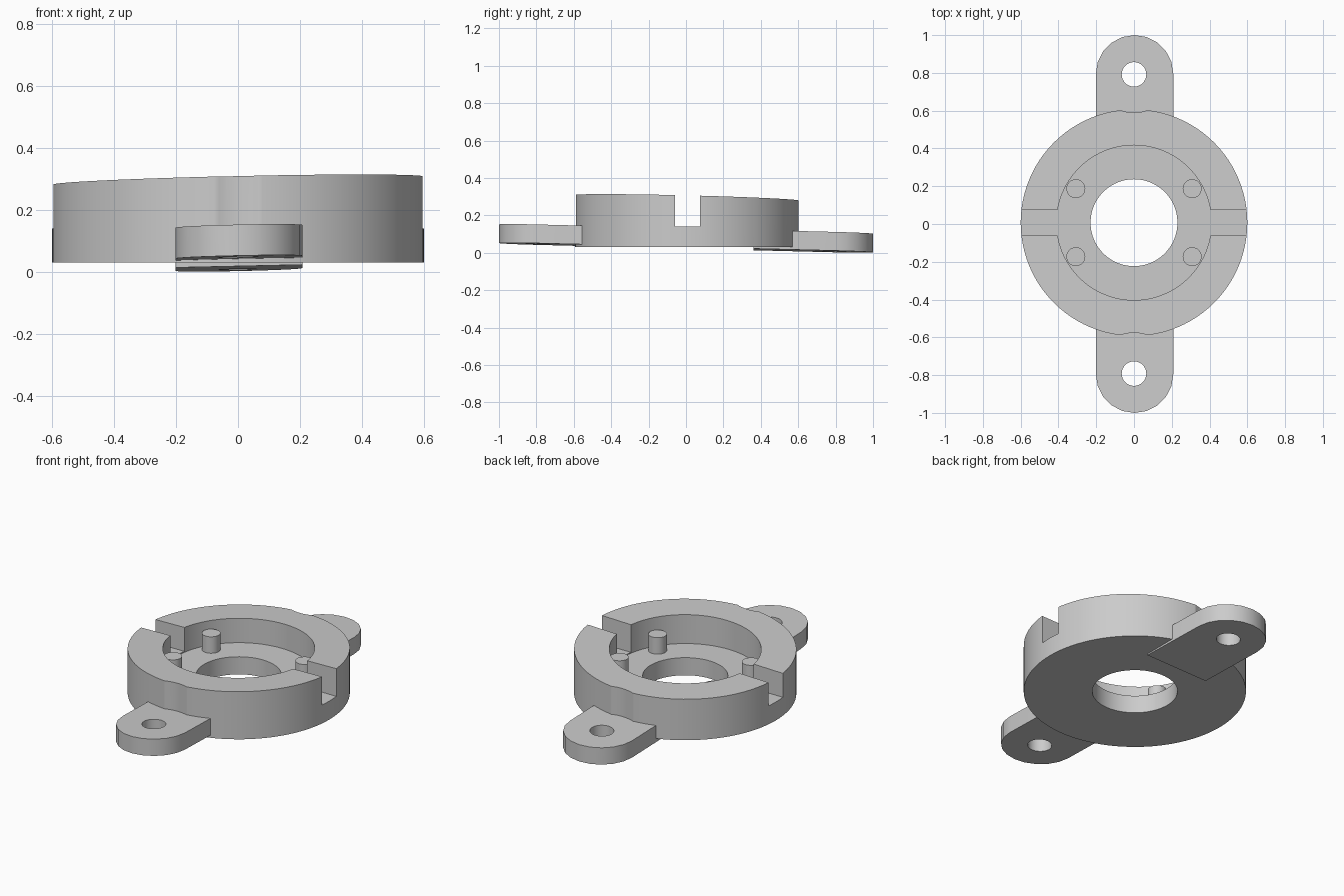
import bpy
import bmesh
from math import cos, sin, pi, radians
from mathutils import Vector

if "Cube" in bpy.data.objects:
    bpy.data.objects.remove(bpy.data.objects["Cube"])

grey = bpy.data.materials.new("plain grey")
grey.use_nodes = True
colour = (0.6, 0.6, 0.6, 1)
grey.diffuse_color = colour
grey.node_tree.nodes["Principled BSDF"].inputs["Base Color"].default_value = colour

CY = 0.007            # ring centre in y
ARM_Y, ARM_R = 0.795, 0.205
FLOOR = 0.135


def tilt(x, y):
    """Small slope shared by the rim and the mounting arms."""
    return 0.022 * x - 0.025 * y


def finish(name, bm):
    bmesh.ops.recalc_face_normals(bm, faces=bm.faces)
    mesh = bpy.data.meshes.new(name)
    bm.to_mesh(mesh)
    bm.free()
    mesh.materials.append(grey)
    obj = bpy.data.objects.new(name, mesh)
    bpy.context.collection.objects.link(obj)
    return obj


def activate(obj):
    bpy.ops.object.select_all(action='DESELECT')
    obj.select_set(True)
    bpy.context.view_layer.objects.active = obj


def smooth(obj, angle=30):
    activate(obj)
    bpy.ops.object.shade_smooth_by_angle(angle=radians(angle))


def prism(name, outline, z0, z1):
    bm = bmesh.new()
    base = bm.faces.new([bm.verts.new((x, y, z0)) for x, y in outline])
    top = bmesh.ops.extrude_face_region(bm, geom=[base])["geom"]
    for v in top:
        if isinstance(v, bmesh.types.BMVert):
            v.co.z = z1
    return finish(name, bm)


def circle(x, y, r, n):
    return [(x + r * cos(2 * pi * i / n), y + r * sin(2 * pi * i / n)) for i in range(n)]


def cut(obj, cutter):
    cutter.hide_render = True
    activate(obj)
    mod = obj.modifiers.new("cut", 'BOOLEAN')
    mod.operation = 'DIFFERENCE'
    mod.solver = 'EXACT'
    mod.object = cutter
    bpy.ops.object.modifier_apply(modifier=mod.name)
    bpy.data.objects.remove(cutter)


# Ring body: turned profile with a stepped bore and a slightly sloping rim
profile = [(0.23, 0.03), (0.6, 0.03), (0.6, 0.294), (0.41, 0.294), (0.41, FLOOR), (0.23, FLOOR)]
SEGS = 96
bm = bmesh.new()
loops = []
for r, z in profile:
    loop = []
    for x, y in circle(0, CY, r, SEGS):
        slope = tilt(x, y) if z > 0.2 else 0
        loop.append(bm.verts.new(Vector((x, y, z + slope))))
    loops.append(loop)
for k, a in enumerate(loops):
    b = loops[(k + 1) % len(loops)]
    for i in range(SEGS):
        j = (i + 1) % SEGS
        bm.faces.new((a[i], a[j], b[j], b[i]))
ring = finish("ring_body", bm)

# Side slots through the wall and shallow screw-head dents above each arm
for side in (-1, 1):
    x0, x1 = sorted((side * 0.36, side * 0.7))
    slot = [(x0, CY - 0.067), (x1, CY - 0.067), (x1, CY + 0.067), (x0, CY + 0.067)]
    cut(ring, prism("slot_cutter", slot, 0.14, 0.5))
    dent = circle(0, CY + side * 0.79, 0.207, 64)
    cut(ring, prism("dent_cutter", dent, 0.12 - side * 0.015, 0.5))
smooth(ring)

# Mounting arms: round-ended sloping tabs with a bolt hole
for name, side, inner in (("front_arm", -1, 0.45), ("back_arm", 1, 0.36)):
    n = 10
    outline = [(0.003 + ARM_R * cos(pi * i / n), side * (ARM_Y + ARM_R * sin(pi * i / n)))
               for i in range(n + 1)]
    outline += [(0.003 - ARM_R, side * inner), (0.003 + ARM_R, side * inner)]
    arm = prism(name, outline, 0.027, 0.127)
    cut(arm, prism("hole_cutter", circle(0, side * 0.792, 0.065, 32), -0.2, 0.4))
    for v in arm.data.vertices:
        v.co.z += tilt(v.co.x, v.co.y)
    smooth(arm)

# Locating posts on the recess floor
for sx, xname in ((-1, "right"), (1, "left")):
    for sy, yname in ((-1, "front"), (1, "back")):
        post = prism(f"{yname}_{xname}_post", circle(sx * 0.308, CY + sy * 0.18, 0.05, 32),
                     FLOOR - 0.02, 0.233)
        smooth(post)
